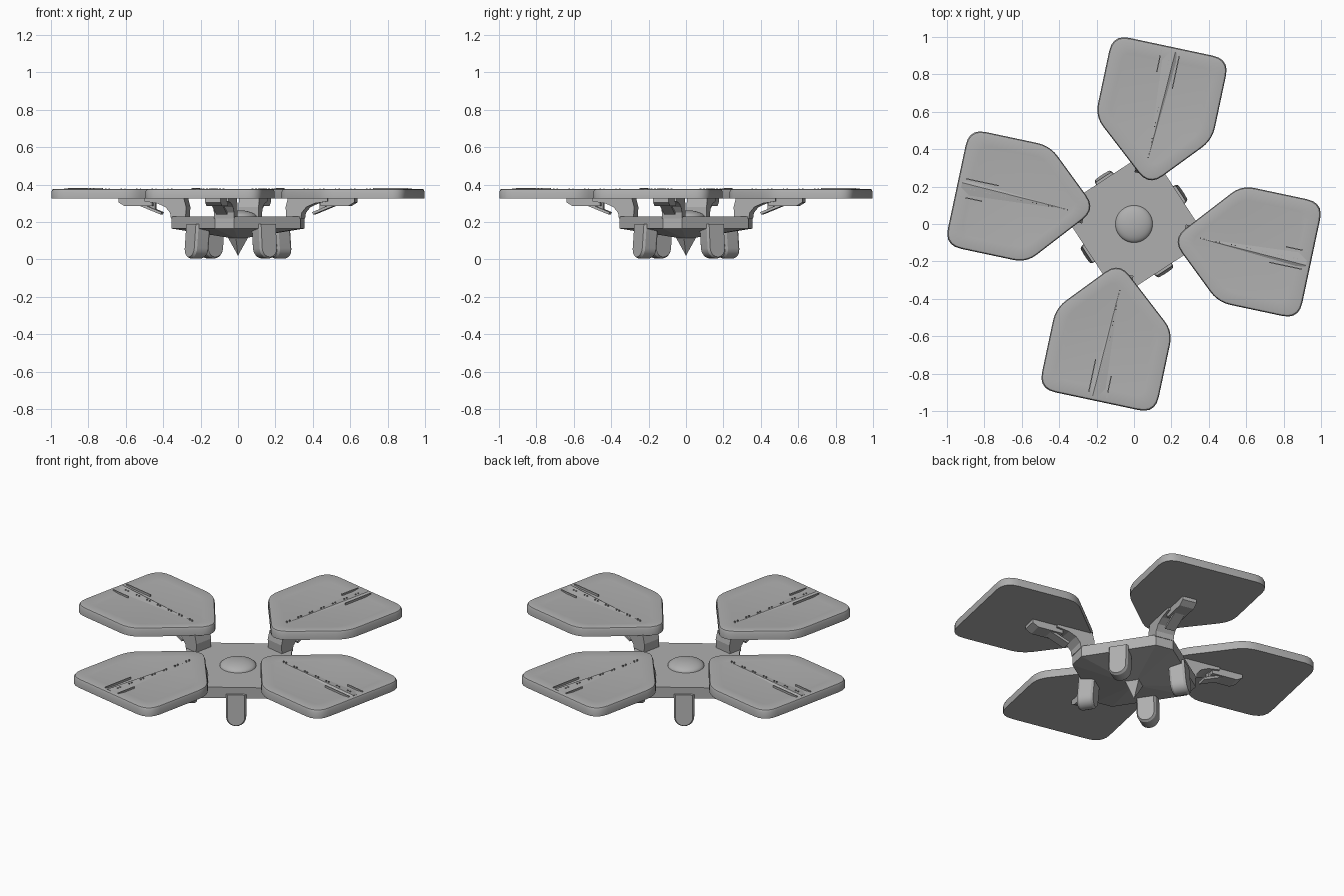
import bpy, bmesh
from math import radians, cos, sin, pi
from mathutils import Vector, Matrix

if "Cube" in bpy.data.objects:
    bpy.data.objects.remove(bpy.data.objects["Cube"])

grey = bpy.data.materials.new("matte_grey")
grey.use_nodes = True
GREY = (0.43, 0.43, 0.43, 1)
grey.diffuse_color = GREY
grey.node_tree.nodes["Principled BSDF"].inputs["Base Color"].default_value = GREY
TWIST = -12


def finish(name, bm, angle=0, smooth=None):
    bmesh.ops.recalc_face_normals(bm, faces=bm.faces)
    me = bpy.data.meshes.new(name)
    bm.to_mesh(me)
    bm.free()
    me.materials.append(grey)
    ob = bpy.data.objects.new(name, me)
    bpy.context.collection.objects.link(ob)
    ob.rotation_euler.z = radians(TWIST + angle)
    if smooth:
        bpy.ops.object.select_all(action='DESELECT')
        ob.select_set(True)
        bpy.context.view_layer.objects.active = ob
        bpy.ops.object.shade_smooth_by_angle(angle=radians(smooth))
    return ob


def loft(bm, rings):
    """Skin a stack of equal-length rings and cap both ends."""
    vs = [[bm.verts.new(p) for p in ring] for ring in rings]
    n = len(vs[0])
    for a, b in zip(vs, vs[1:]):
        for i in range(n):
            bm.faces.new((a[i], a[(i + 1) % n], b[(i + 1) % n], b[i]))
    bm.faces.new(vs[0][::-1])
    bm.faces.new(vs[-1])


def scaled(outline, s, z, centre=(0, 0)):
    c = Vector(centre)
    return [((p - c) * s + c).to_3d() + Vector((0, 0, z)) for p in outline]


def rounded(corners, steps=5):
    """Replace each (x, y, cut) corner by a short curve."""
    out = []
    n = len(corners)
    for i, (x, y, cut) in enumerate(corners):
        p = Vector((x, y))
        before = Vector(corners[i - 1][:2])
        after = Vector(corners[(i + 1) % n][:2])
        a = p + (before - p).normalized() * cut
        b = p + (after - p).normalized() * cut
        for k in range(steps + 1):
            t = k / steps
            out.append(a * (1 - t) ** 2 + p * 2 * t * (1 - t) + b * t * t)
    return out


def box(bm, lo, hi, tilt=0):
    lo, hi = Vector(lo), Vector(hi)
    m = (Matrix.Translation((lo + hi) / 2) @ Matrix.Rotation(radians(tilt), 4, 'Y')
         @ Matrix.Diagonal((hi - lo).to_4d()))
    bmesh.ops.create_cube(bm, size=1, matrix=m)


def extrude_profile(bm, profile, width):
    """Profile in the radial/vertical plane, given a tangential width."""
    loft(bm, [[(x, y, z) for x, z in profile] for y in (-width / 2, width / 2)])


# Central deck: square with clipped corners and a shallow pyramid underneath
deck = []
for k in range(4):
    c, s = cos(k * pi / 2), sin(k * pi / 2)
    for y in (-0.052, 0.052):
        deck.append(Vector((0.352 * c - y * s, 0.352 * s + y * c)))
bm = bmesh.new()
loft(bm, [scaled(deck, 0.12, 0.115), scaled(deck, 1, 0.165), scaled(deck, 1, 0.23)])
finish("deck", bm)

# Shallow dome on top
circle = [Vector((cos(i * pi / 20), sin(i * pi / 20))) for i in range(40)]
bm = bmesh.new()
loft(bm, [scaled(circle, 0.1 * cos(t * pi / 16), 0.228 + 0.035 * sin(t * pi / 16))
          for t in range(8)])
finish("dome", bm, smooth=40)

# Four-sided spike below
bm = bmesh.new()
bmesh.ops.create_cone(bm, cap_ends=True, segments=4, radius1=0, radius2=0.065,
                      depth=0.115, matrix=Matrix.Translation((0, 0, 0.0775)))
finish("spike", bm)

# Panel outline: wide outer end, pointed rounded inner end
panel = rounded([(0.968, 0.322, 0.09), (0.52, 0.322, 0.07), (0.215, -0.036, 0.09),
                 (0.526, -0.316, 0.07), (0.968, -0.316, 0.09)])
mid = (0.63, 0)
arm = [(0.275, 0.22), (0.355, 0.22), (0.36, 0.25), (0.385, 0.28), (0.43, 0.3),
       (0.5, 0.31), (0.5, 0.33), (0.285, 0.33), (0.272, 0.28)]
pod = [(0.46, 0.285), (0.61, 0.285), (0.645, 0.305), (0.645, 0.33), (0.46, 0.33)]

for k in range(4):
    angle = 90 * k
    tag = "_" + str(k + 1)

    # Panel with bevelled rim and slightly dished top
    bm = bmesh.new()
    loft(bm, [scaled(panel, 1, 0.325, mid), scaled(panel, 1, 0.362, mid),
              scaled(panel, 0.985, 0.374, mid), scaled(panel, 0.96, 0.377, mid),
              scaled(panel, 0.78, 0.37, mid)])
    finish("panel" + tag, bm, angle, 30)

    # Tapered spine running along the panel
    bm = bmesh.new()
    base = [bm.verts.new(p) for p in ((0.3, 0, 0.369), (0.945, 0.045, 0.369),
                                      (0.945, -0.045, 0.369))]
    top = bm.verts.new((0.945, -0.025, 0.38))
    bm.faces.new(base)
    for i in range(3):
        bm.faces.new((base[i], base[(i + 1) % 3], top))
    finish("spine" + tag, bm, angle)

    # Thin rails and rivets beside the spine
    bm = bmesh.new()
    box(bm, (0.75, -0.053, 0.369), (0.94, -0.047, 0.382))
    box(bm, (0.82, 0.047, 0.369), (0.94, 0.053, 0.38))
    for i in range(7):
        for du in (0, 0.02):
            u = 0.36 + 0.085 * i + du
            box(bm, (u, -0.003, 0.369), (u + 0.006, 0.003, 0.38))
    finish("rails" + tag, bm, angle)

    # Curved arm, pod and slanted lever under the panel
    bm = bmesh.new()
    extrude_profile(bm, arm, 0.11)
    finish("arm" + tag, bm, angle)
    bm = bmesh.new()
    extrude_profile(bm, pod, 0.085)
    box(bm, (0.41, -0.03, 0.262), (0.53, 0.03, 0.276), -22)
    box(bm, (0.45, -0.015, 0.27), (0.48, 0.015, 0.31))
    finish("pod" + tag, bm, angle)

    # Leg: round-ended slab with softened edges
    foot = [(-0.055, 0.19), (-0.055, 0.06)]
    foot += [(-0.055 * cos(i * pi / 10), 0.06 - 0.055 * sin(i * pi / 10))
             for i in range(1, 10)]
    foot += [(0.055, 0.06), (0.055, 0.19)]
    bm = bmesh.new()
    rings = []
    for x, s in ((0.215, 0.85), (0.228, 1), (0.293, 1), (0.306, 0.85)):
        rings.append([(x + 0.08 * (0.1 - z), y * s, 0.06 + (z - 0.06) * s if z < 0.06 else z)
                      for y, z in foot])
    loft(bm, rings)
    finish("leg" + tag, bm, angle + 45, 25)
